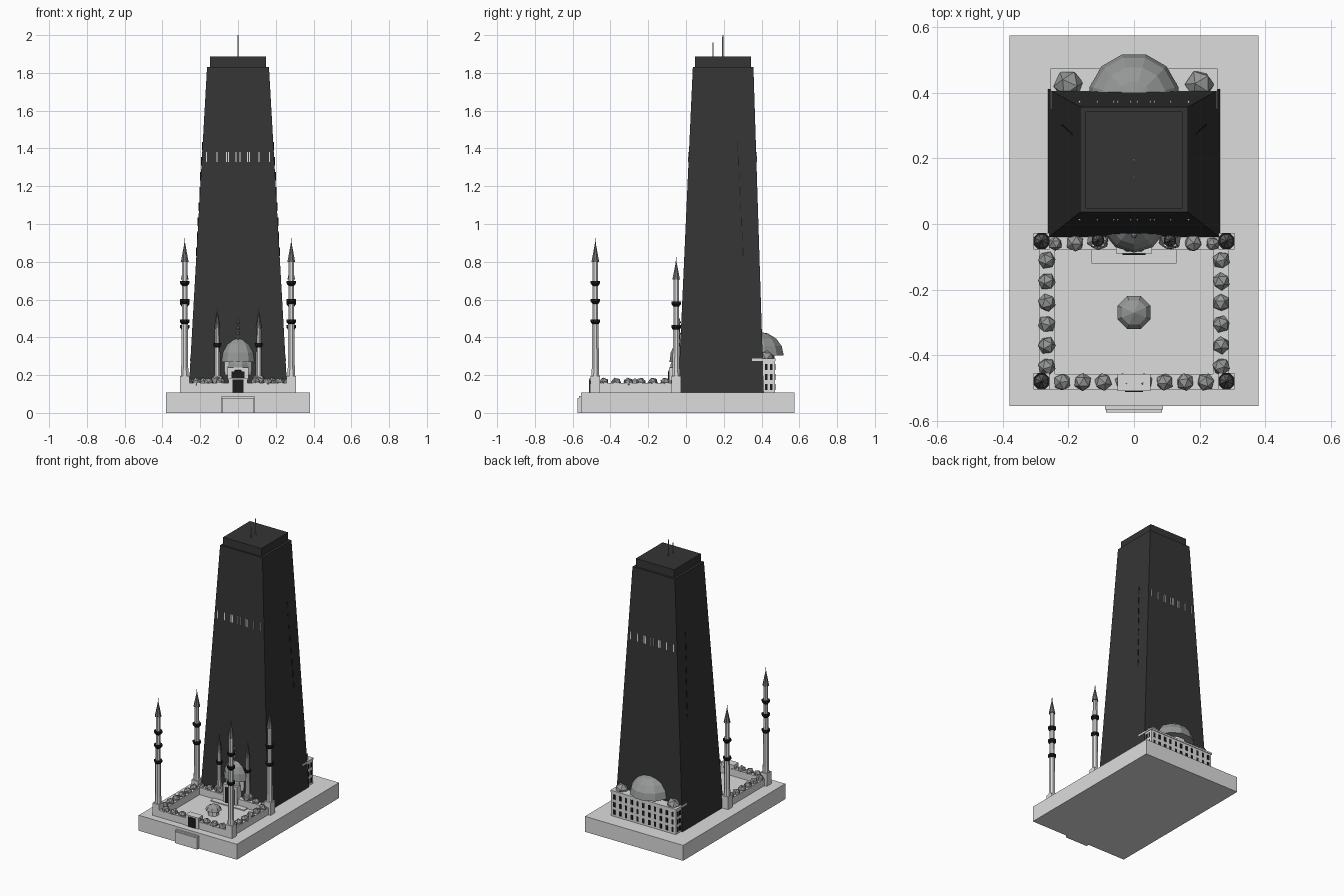
import bpy, bmesh, math, random
from mathutils import Matrix, Vector

cube = bpy.data.objects.get("Cube")
if cube:
    bpy.data.objects.remove(cube)
random.seed(4)


def material(name, r, g, b):
    m = bpy.data.materials.new(name)
    m.use_nodes = True
    m.diffuse_color = (r, g, b, 1)
    m.node_tree.nodes["Principled BSDF"].inputs["Base Color"].default_value = (r, g, b, 1)
    return m


STONE = material("pale stone", 0.72, 0.72, 0.72)
TOWER = material("charcoal cladding", 0.035, 0.035, 0.035)
LEAD = material("lead dome grey", 0.3, 0.31, 0.31)
ROOF = material("dark spire grey", 0.16, 0.16, 0.17)
BLACK = material("opening black", 0.012, 0.012, 0.012)
WHITE = material("light slot", 0.75, 0.75, 0.73)
STEEL = material("antenna steel", 0.3, 0.32, 0.36)


def finish(bm, name, mat):
    bmesh.ops.recalc_face_normals(bm, faces=bm.faces)
    mesh = bpy.data.meshes.new(name)
    bm.to_mesh(mesh)
    bm.free()
    mesh.materials.append(mat)
    ob = bpy.data.objects.new(name, mesh)
    bpy.context.collection.objects.link(ob)
    return ob


def box(bm, x0, x1, y0, y1, z0, z1):
    mid = Vector((x0 + x1, y0 + y1, z0 + z1)) / 2
    size = Matrix.Diagonal((x1 - x0, y1 - y0, z1 - z0, 1))
    bmesh.ops.create_cube(bm, size=1, matrix=Matrix.Translation(mid) @ size)


def lathe(bm, x, y, profile, sides=8, squash=1):
    """Closed turned shape from (radius, height) pairs."""
    rings = []
    for r, z in profile:
        rings.append([bm.verts.new((x + r * math.cos(a), y + squash * r * math.sin(a), z))
                      for a in (math.tau * (i + 0.5) / sides for i in range(sides))])
    for lo, hi in zip(rings, rings[1:]):
        for i in range(sides):
            j = (i + 1) % sides
            bm.faces.new((lo[i], lo[j], hi[j], hi[i]))
    bm.faces.new(rings[0][::-1])
    bm.faces.new(rings[-1])


def dome(bm, x, y, z, r, h, sides=10, squash=1):
    steps = [math.pi / 2 * i / 4 for i in range(5)]
    lathe(bm, x, y, [(max(r * math.cos(a), 0.001), z + h * math.sin(a)) for a in steps],
          sides, squash)


def small_dome(bm, x, y, z, r):
    turn = Matrix.Rotation(random.random() * 6, 4, 'Z') @ Matrix.Rotation(random.random() * 6, 4, 'X')
    bmesh.ops.create_icosphere(bm, subdivisions=1, radius=r,
                               matrix=Matrix.Translation((x, y, z)) @ turn)


# Plinth, parapet lip and entrance steps
bm = bmesh.new()
box(bm, -0.38, 0.38, -0.555, 0.575, 0, 0.108)
finish(bm, "plinth", STONE)
bm = bmesh.new()
box(bm, -0.088, 0.088, -0.566, -0.55, 0, 0.09)
box(bm, -0.086, 0.086, -0.575, -0.56, 0, 0.08)
box(bm, -0.13, 0.13, -0.12, -0.05, 0.1, 0.114)
finish(bm, "steps", STONE)

# Tapered tower: half width, front and back by height
Z0, Z1 = 0.1, 1.83


def tower_at(z):
    t = (z - Z0) / (Z1 - Z0)
    return 0.262 - 0.098 * t, -0.042 + 0.078 * t, 0.412 - 0.055 * t


bm = bmesh.new()
levels = []
for z in (Z0, Z1):
    w, f, b = tower_at(z)
    levels.append([bm.verts.new(p) for p in ((-w, f, z), (w, f, z), (w, b, z), (-w, b, z))])
bm.faces.new(levels[0][::-1])
bm.faces.new(levels[1])
for i in range(4):
    j = (i + 1) % 4
    bm.faces.new((levels[0][i], levels[0][j], levels[1][j], levels[1][i]))
finish(bm, "tower", TOWER)
bm = bmesh.new()
box(bm, -0.148, 0.148, 0.047, 0.343, 1.82, 1.886)
finish(bm, "tower_cap", TOWER)

# Row of lit slots on the front and back
bm = bmesh.new()
w, f, b = tower_at(1.355)
for x in (0.01, 0.05, 0.062, 0.112, 0.166):
    for s in (-1, 1):
        for y in (f, b):
            box(bm, s * x - 0.0025, s * x + 0.0025, y - 0.004, y + 0.004, 1.328, 1.382)
finish(bm, "tower_slots", WHITE)

# Broken vertical seams on the tower sides
bm = bmesh.new()
for i in range(8):
    z = 0.83 + i * 0.08
    w = tower_at(z + 0.02)[0]
    for s in (-1, 1):
        box(bm, s * w - 0.003, s * w + 0.003, 0.3 - i * 0.004, 0.304 - i * 0.004, z, z + 0.045)
finish(bm, "side_seams", BLACK)

# Twin antennas
bm = bmesh.new()
for y, top in ((0.143, 1.96), (0.195, 2.0)):
    lathe(bm, 0, y, [(0.004, 1.88), (0.003, top)], 6)
finish(bm, "antennas", STEEL)

# Rear hall with window rows on the back and ends
bm = bmesh.new()
box(bm, -0.25, 0.25, 0.35, 0.47, 0.1, 0.28)
box(bm, -0.254, 0.254, 0.35, 0.474, 0.275, 0.287)
finish(bm, "rear_hall", STONE)
bm = bmesh.new()
for row in range(3):
    z = 0.122 + row * 0.053
    for i in range(11):
        x = -0.225 + i * 0.045
        box(bm, x - 0.008, x + 0.008, 0.466, 0.473, z, z + 0.032)
    for s in (-1, 1):
        for y in (0.425, 0.452):
            box(bm, s * 0.25 - 0.003, s * 0.25 + 0.003, y - 0.007, y + 0.007, z, z + 0.032)
finish(bm, "rear_windows", BLACK)
bm = bmesh.new()
dome(bm, 0, 0.382, 0.305, 0.14, 0.125, 12)
finish(bm, "rear_great_dome", LEAD)
bm = bmesh.new()
lathe(bm, 0, 0.382, [(0.09, 0.28), (0.09, 0.307)], 12)
finish(bm, "rear_dome_drum", STONE)
bm = bmesh.new()
for s in (-1, 1):
    small_dome(bm, s * 0.2, 0.425, 0.288, 0.046)
finish(bm, "rear_corner_domes", LEAD)

# Courtyard arcades
bm = bmesh.new()
for s in (-1, 1):
    box(bm, s * 0.265 - 0.024, s * 0.265 + 0.024, -0.5, -0.04, 0.1, 0.157)
box(bm, -0.28, 0.28, -0.505, -0.458, 0.1, 0.157)
box(bm, -0.28, 0.28, -0.08, -0.03, 0.1, 0.157)
box(bm, -0.05, 0.05, -0.51, -0.458, 0.1, 0.185)
finish(bm, "courtyard_arcades", STONE)
bm = bmesh.new()
for i in range(6):
    for s in (-1, 1):
        small_dome(bm, s * 0.266, -0.11 - i * 0.065, 0.16, 0.028)
for i in range(8):
    small_dome(bm, -0.219 + i * 0.0625, -0.482, 0.16, 0.028)
for s in (-1, 1):
    small_dome(bm, s * 0.18, -0.058, 0.16, 0.028)
    small_dome(bm, s * 0.11, -0.045, 0.17, 0.038)
    small_dome(bm, s * 0.24, -0.06, 0.16, 0.022)
finish(bm, "arcade_domes", LEAD)
bm = bmesh.new()
box(bm, -0.028, 0.028, -0.513, -0.505, 0.1, 0.176)
finish(bm, "courtyard_gate", BLACK)

# Front hall: portal, drum, dome and finial
bm = bmesh.new()
box(bm, -0.055, 0.055, -0.09, -0.03, 0.1, 0.24)
lathe(bm, 0, 0.0, [(0.09, 0.2), (0.09, 0.275)], 10, 0.75)
finish(bm, "front_portal", STONE)
bm = bmesh.new()
lathe(bm, 0, -0.055, [(0.04, 0.185), (0.04, 0.225), (0.02, 0.237)], 8)
box(bm, -0.035, 0.035, -0.094, -0.088, 0.11, 0.22)
finish(bm, "portal_opening", BLACK)
bm = bmesh.new()
dome(bm, 0, 0, 0.27, 0.097, 0.13, 10, 0.9)
dome(bm, 0, -0.045, 0.24, 0.06, 0.05, 8, 0.7)
finish(bm, "front_dome", LEAD)
bm = bmesh.new()
lathe(bm, 0, -0.035, [(0.002, 0.33), (0.002, 0.5)], 6)
for z in (0.42, 0.45, 0.48):
    small_dome(bm, 0, -0.035, z, 0.009)
finish(bm, "front_finial", STEEL)


def minaret(name, x, y, shaft_top, tip, balconies, scale=1.0):
    """Square foot, turned shaft, dark balconies and a pointed roof."""
    bm = bmesh.new()
    foot = 0.025 * scale
    box(bm, x - foot, x + foot, y - foot, y + foot, 0.1, 0.195)
    mid = balconies[-1]
    lathe(bm, x, y, [(0.023 * scale, 0.19), (0.02 * scale, 0.24), (0.019 * scale, mid),
                     (0.016 * scale, mid + 0.01), (0.015 * scale, shaft_top)])
    finish(bm, name + "_shaft", STONE)
    bm = bmesh.new()
    r = 0.027 * scale
    for z in balconies:
        lathe(bm, x, y, [(r * 0.6, z - 0.018), (r, z - 0.004), (r, z + 0.009)])
    finish(bm, name + "_balconies", BLACK)
    bm = bmesh.new()
    lathe(bm, x, y, [(0.022 * scale, shaft_top), (0.003, tip - 0.03), (0.001, tip)])
    finish(bm, name + "_spire", ROOF)


for side, s in (("left", 1), ("right", -1)):
    minaret(side + "_front_minaret", s * 0.282, -0.48, 0.8, 0.925, (0.69, 0.595, 0.485))
    minaret(side + "_middle_minaret", s * 0.282, -0.052, 0.705, 0.825, (0.58, 0.455))
    minaret(side + "_small_minaret", s * 0.11, -0.05, 0.45, 0.555, (0.36,), 0.75)

# Courtyard fountain
bm = bmesh.new()
lathe(bm, 0, -0.27, [(0.036, 0.1), (0.036, 0.145)])
finish(bm, "fountain_basin", STONE)
bm = bmesh.new()
lathe(bm, 0, -0.27, [(0.054, 0.143), (0.04, 0.163), (0.002, 0.182)])
finish(bm, "fountain_roof", LEAD)
